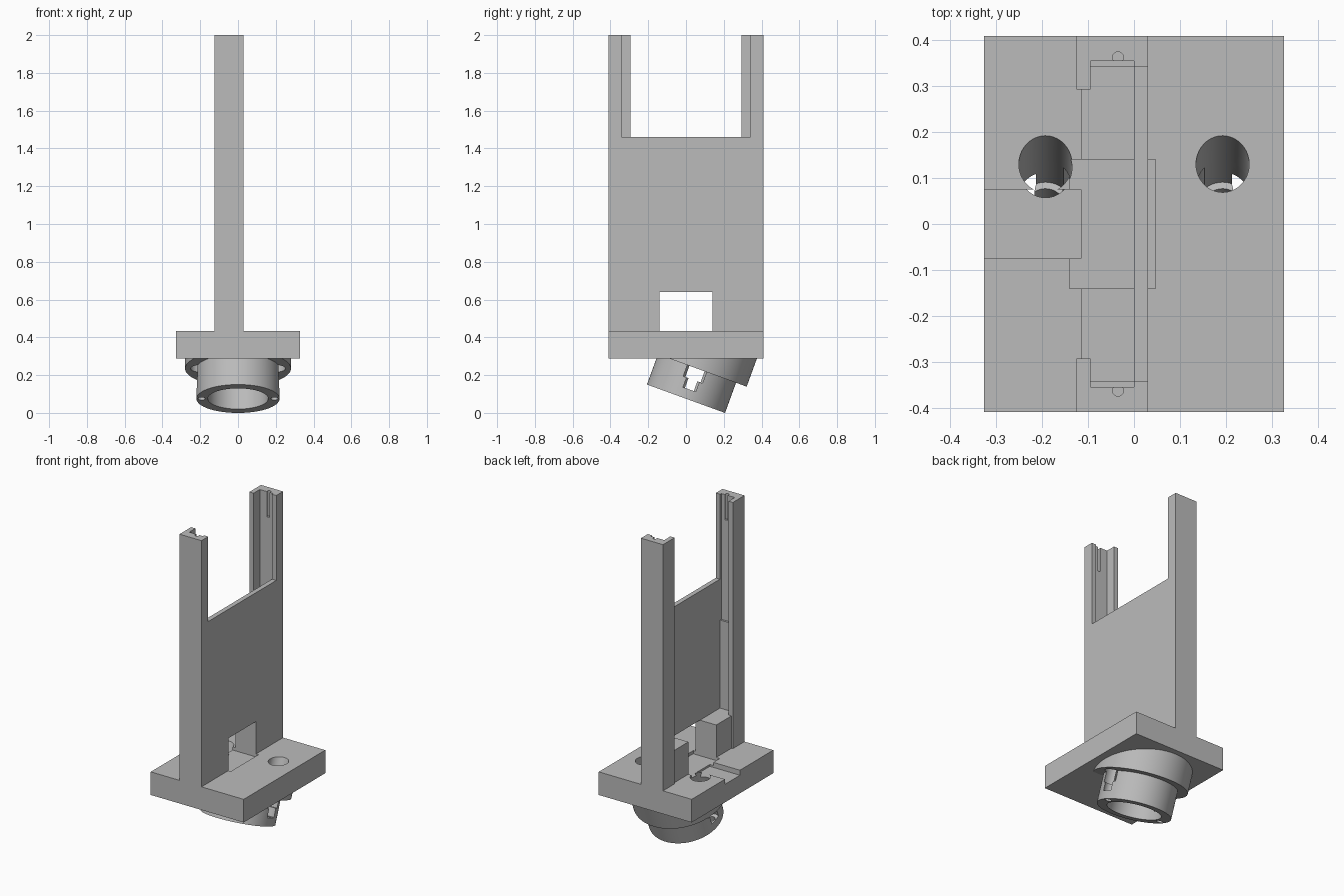
import bpy, bmesh
from math import radians
from mathutils import Matrix, Vector

cube = bpy.data.objects.get("Cube")
if cube:
    bpy.data.objects.remove(cube, do_unlink=True)

grey = bpy.data.materials.new("plain_grey")
grey.use_nodes = True
grey.diffuse_color = (0.5, 0.5, 0.5, 1)
grey.node_tree.nodes["Principled BSDF"].inputs["Base Color"].default_value = (0.5, 0.5, 0.5, 1)


def add_object(name, bm):
    bmesh.ops.recalc_face_normals(bm, faces=bm.faces[:])
    mesh = bpy.data.meshes.new(name)
    bm.to_mesh(mesh)
    bm.free()
    mesh.materials.append(grey)
    ob = bpy.data.objects.new(name, mesh)
    bpy.context.collection.objects.link(ob)
    return ob


def box(name, x0, x1, y0, y1, z0, z1):
    bm = bmesh.new()
    size = Vector((x1 - x0, y1 - y0, z1 - z0))
    mid = Vector((x0 + x1, y0 + y1, z0 + z1)) / 2
    bmesh.ops.create_cube(bm, size=1, matrix=Matrix.Translation(mid) @ Matrix.Diagonal(size).to_4x4())
    return add_object(name, bm)


def lathe(name, profile, matrix, steps=64):
    """Spin a closed (radius, height) profile about local z."""
    bm = bmesh.new()
    verts = [bm.verts.new((r, 0, h)) for r, h in profile]
    edges = [bm.edges.new((a, b)) for a, b in zip(verts, verts[1:] + verts[:1])]
    bmesh.ops.spin(bm, geom=verts + edges, axis=(0, 0, 1), cent=(0, 0, 0),
                   angle=radians(360), steps=steps)
    bmesh.ops.remove_doubles(bm, verts=bm.verts[:], dist=1e-5)
    bmesh.ops.transform(bm, matrix=matrix, verts=bm.verts[:])
    return add_object(name, bm)


def cut(target, cutters):
    """Subtract each cutter, then bake the result and drop the cutters."""
    for c in cutters:
        c.hide_render = True
        mod = target.modifiers.new("cut", 'BOOLEAN')
        mod.operation = 'DIFFERENCE'
        mod.solver = 'EXACT'
        mod.object = c
    graph = bpy.context.evaluated_depsgraph_get()
    mesh = bpy.data.meshes.new_from_object(target.evaluated_get(graph))
    target.modifiers.clear()
    target.data = mesh
    for c in cutters:
        bpy.data.objects.remove(c, do_unlink=True)


BOTTOM, TOP = 0.287, 0.434
tilt = Matrix.Translation((0, 0, 0.075)) @ Matrix.Rotation(radians(-20), 4, 'X')


def screw_holes():
    # Stepped holes that follow the tilted socket axis
    profile = [(0, -0.05), (0.02, -0.05), (0.02, 0.052), (0.043, 0.052),
               (0.043, 0.107), (0.058, 0.107), (0.058, 0.6), (0, 0.6)]
    return [lathe("screw_hole", profile, tilt @ Matrix.Translation((s * 0.193, 0, 0)), 40)
            for s in (-1, 1)]


# Base plate with shallow recess, side channel and screw holes
base = box("base_plate", -0.327, 0.327, -0.41, 0.41, BOTTOM, TOP)
cut(base, screw_holes() + [
    box("recess", -0.14, 0.047, -0.14, 0.14, TOP - 0.02, 0.6),
    box("channel", -0.5, -0.115, -0.075, 0.075, TOP - 0.032, 0.6)])

# Tilted socket: narrow ring under a wide flange, trimmed by the plate
socket = lathe("tilted_socket", [(0.16, 0), (0.22, 0), (0.22, 0.17), (0.28, 0.17),
                                 (0.28, 0.55), (0.16, 0.55)], tilt, 96)
cut(socket, screw_holes() + [box("trim", -1, 1, -1, 1, BOTTOM, 2)])

# Upright frame: back panel and two grooved posts
frame = box("upright_frame", -0.125, 0.03, -0.41, 0.41, TOP, 2)
cutters = [
    box("front_opening", -1, -0.09, -0.293, 0.293, 0, 3),
    box("groove", -0.095, 0, -0.342, 0.342, 0, 3),
    box("upper_groove", -0.095, 0, -0.355, 0.355, 1.2, 3),
    box("top_opening", -0.05, 1, -0.342, 0.342, 1.46, 3),
    box("window", -0.05, 1, -0.14, 0.14, 0, 0.64)]
for s in (-1, 1):
    cutters.append(lathe("notch", [(0, 1.84), (0.012, 1.84), (0.012, 3), (0, 3)],
                         Matrix.Translation((-0.035, s * 0.363, 0)), 24))
cut(frame, cutters)

# Support blocks either side of the window
blocks = [box(side + "_block", -0.115, 0, min(s * 0.14, s * 0.342), max(s * 0.14, s * 0.342), TOP, 0.64)
          for s, side in ((-1, "front"), (1, "rear"))]

# Smooth the round parts, keep the corners crisp
bpy.ops.object.select_all(action='DESELECT')
for ob in [base, socket, frame] + blocks:
    ob.select_set(True)
bpy.context.view_layer.objects.active = base
bpy.ops.object.shade_smooth_by_angle(angle=radians(30))
